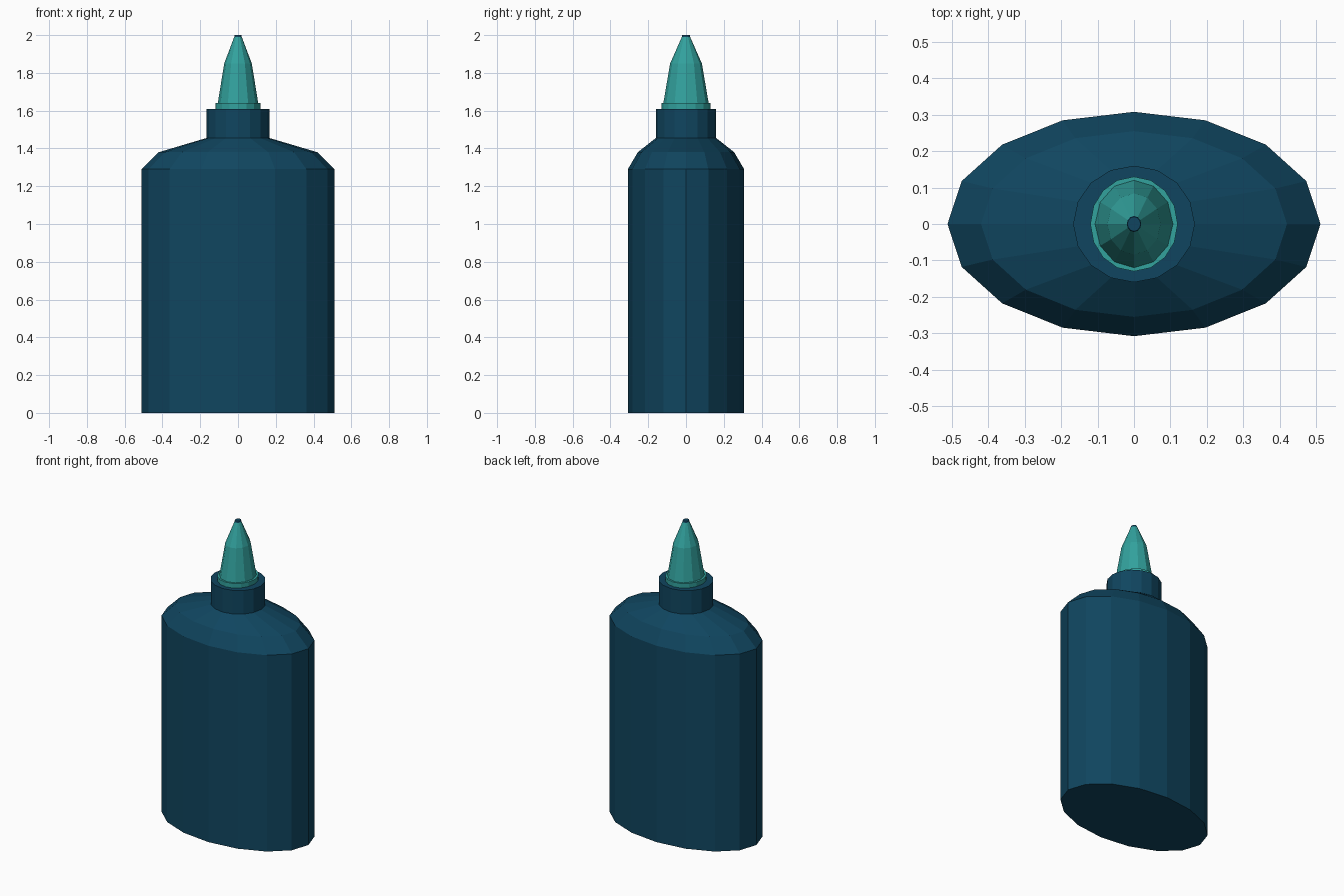
import bpy, bmesh
from math import cos, sin, tau

if "Cube" in bpy.data.objects:
    bpy.data.objects.remove(bpy.data.objects["Cube"], do_unlink=True)


def material(name, rgb):
    m = bpy.data.materials.new(name)
    m.use_nodes = True
    m.diffuse_color = (*rgb, 1)
    m.node_tree.nodes["Principled BSDF"].inputs["Base Color"].default_value = (*rgb, 1)
    return m


navy = material("navy_blue", (0.005, 0.06, 0.115))
teal = material("teal", (0.032, 0.36, 0.34))


def loft(name, rings, sides, mat):
    """Closed solid from elliptical rings given as (x radius, y radius, z)."""
    bm = bmesh.new()
    loops = [[bm.verts.new((rx * cos(tau * i / sides), ry * sin(tau * i / sides), z))
              for i in range(sides)] for rx, ry, z in rings]
    for low, high in zip(loops, loops[1:]):
        for i in range(sides):
            j = (i + 1) % sides
            bm.faces.new((low[i], low[j], high[j], high[i]))
    bm.faces.new(loops[0][::-1])
    bm.faces.new(loops[-1])
    mesh = bpy.data.meshes.new(name)
    bm.to_mesh(mesh)
    bm.free()
    mesh.materials.append(mat)
    obj = bpy.data.objects.new(name, mesh)
    bpy.context.collection.objects.link(obj)
    return obj


# Oval bottle with sloping shoulders
loft("bottle_body", [(0.512, 0.308, 0), (0.512, 0.308, 1.29),
                     (0.42, 0.255, 1.38), (0.167, 0.16, 1.455)], 16, navy)
# Neck collar
loft("neck_collar", [(0.167, 0.16, 1.455), (0.167, 0.16, 1.61)], 16, navy)
# Nozzle flange and tapered nozzle
loft("nozzle_flange", [(0.12, 0.13, 1.61), (0.12, 0.13, 1.64)], 16, teal)
loft("nozzle", [(0.107, 0.12, 1.64), (0.073, 0.084, 1.85),
                (0.02, 0.022, 1.99)], 12, teal)
# Dark tip
loft("nozzle_tip", [(0.02, 0.022, 1.99), (0.018, 0.02, 2.0)], 12, navy)
